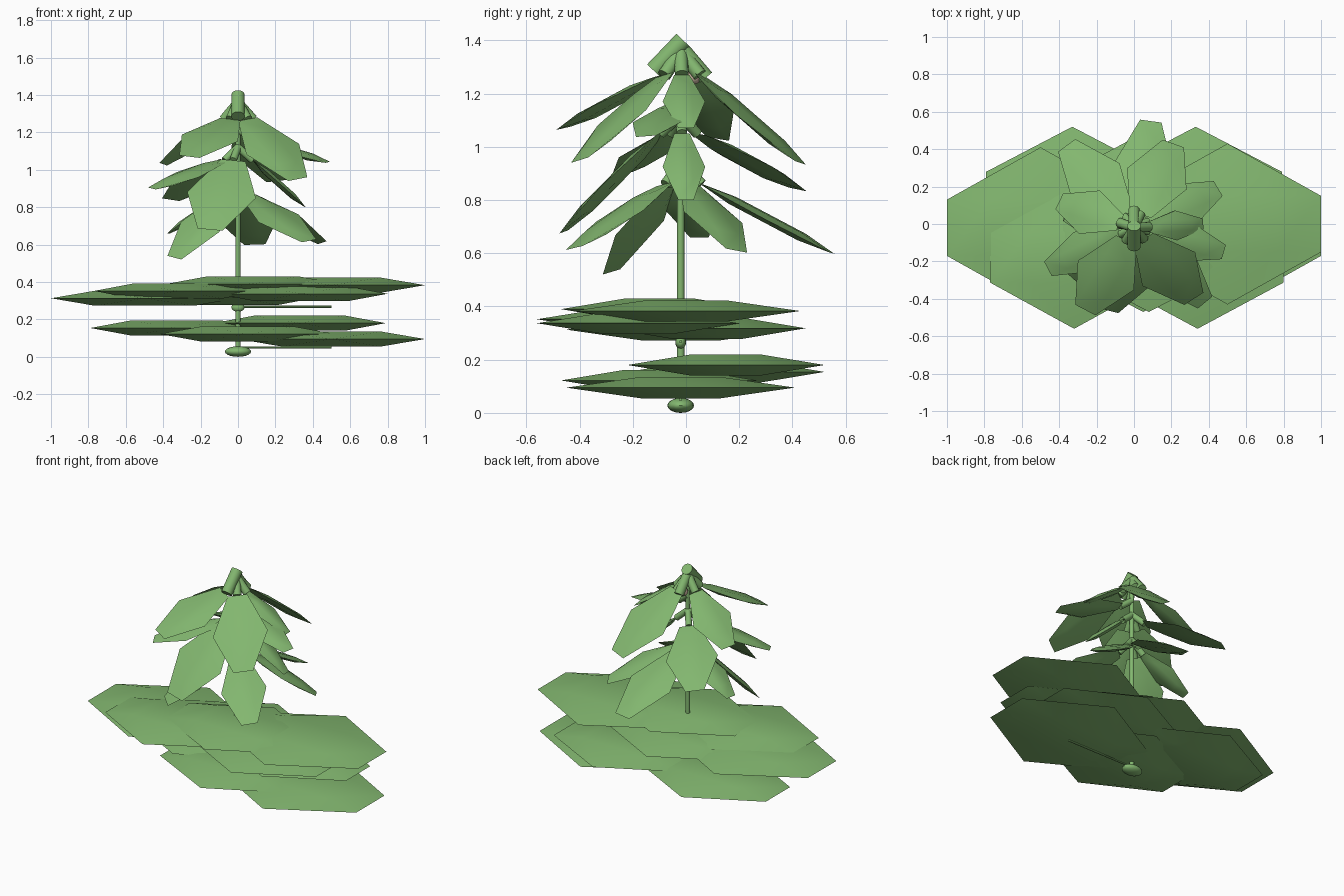
import bpy, bmesh, math
from mathutils import Vector, Matrix

if "Cube" in bpy.data.objects:
    bpy.data.objects.remove(bpy.data.objects["Cube"])


def material(name, rgb):
    m = bpy.data.materials.new(name)
    m.diffuse_color = (*rgb, 1)
    m.use_nodes = True
    m.node_tree.nodes["Principled BSDF"].inputs["Base Color"].default_value = m.diffuse_color
    return m


GREEN = material("leaf_green", (0.225, 0.472, 0.16))
TAN = material("bud_tan", (0.62, 0.48, 0.37))


def finish(name, bm, mat=GREEN):
    bmesh.ops.recalc_face_normals(bm, faces=bm.faces)
    me = bpy.data.meshes.new(name)
    bm.to_mesh(me)
    bm.free()
    me.materials.append(mat)
    ob = bpy.data.objects.new(name, me)
    bpy.context.collection.objects.link(ob)
    bpy.ops.object.select_all(action='DESELECT')
    ob.select_set(True)
    bpy.context.view_layer.objects.active = ob
    bpy.ops.object.shade_smooth_by_angle(angle=math.radians(40))
    return ob


def leaf(name, base, tip, half_w, half_t, end=0.36, tilt=1.0):
    """Six-sided blade with a sharp rim, domed above and below.
    A tilt below 1 rolls the blade towards the front or back."""
    base, tip = Vector(base), Vector(tip)
    axis = (tip - base) / 2
    side = Vector((0, 0, 1)).cross(Vector((axis.x * tilt, axis.y, 0)))
    up = axis.cross(side).normalized()
    side = up.cross(axis).normalized()
    mid = (base + tip) / 2
    rim = [(-1, -end, 0), (-1, end, 0), (0, 1, 0), (1, end, 0), (1, -end, 0), (0, -1, 0)]
    domes = [(sx * 0.53, sy * end, sz) for sx in (-1, 1) for sy in (-1, 1) for sz in (-1, 1)]
    bm = bmesh.new()
    for a, b, c in rim + domes:
        bm.verts.new(mid + axis * a + side * (b * half_w) + up * (c * half_t))
    bmesh.ops.convex_hull(bm, input=bm.verts[:])
    return finish(name, bm)


def tube(name, a, b, r, sides=16):
    a, b = Vector(a), Vector(b)
    d = b - a
    bm = bmesh.new()
    bmesh.ops.create_cone(bm, cap_ends=True, segments=sides, radius1=r, radius2=r, depth=d.length,
                          matrix=Matrix.Translation((a + b) / 2) @ d.to_track_quat('Z', 'Y').to_matrix().to_4x4())
    return finish(name, bm)


def ball(name, c, scale, mat=GREEN):
    bm = bmesh.new()
    bmesh.ops.create_uvsphere(bm, u_segments=16, v_segments=10, radius=1,
                              matrix=Matrix.Translation(c) @ Matrix.Diagonal((*scale, 1)))
    return finish(name, bm, mat)


Y = -0.02  # stem position

# Stem, foot and joint
tube("stem", (0, Y, 0.03), (0, Y, 1.36), 0.014)
ball("foot", (0, Y, 0.028), (0.07, 0.05, 0.028))
ball("stem_joint", (0, Y, 0.265), (0.035, 0.02, 0.025))
for z in (0.05, 0.268):
    tube("long_stalk", (0, Y, z), (0.5, Y, z), 0.006, 8)

# Broad level leaves: centre x, y, rim height, half length, half width
broad = [
    (-0.50, -0.02, 0.313, 0.50, 0.43),
    (0.50, 0.00, 0.383, 0.50, 0.43),
    (-0.32, -0.18, 0.352, 0.45, 0.38),
    (0.34, -0.18, 0.337, 0.46, 0.38),
    (-0.02, 0.08, 0.318, 0.45, 0.37),
    (0.08, -0.10, 0.390, 0.46, 0.37),
    (0.50, -0.02, 0.095, 0.50, 0.43),
    (0.33, 0.15, 0.180, 0.46, 0.37),
    (-0.33, 0.15, 0.154, 0.46, 0.37),
    (0.05, -0.10, 0.122, 0.47, 0.37),
]
for x, y, z, hl, hw in broad:
    s = 1 if x > 0 else -1
    leaf("broad_leaf", (x - s * hl, y, z), (x + s * hl, y, z), hw, 0.040, end=0.35)

# Drooping whorls: (stalk top, base height, leaves as tip x, y, z, half width)
whorls = [
    (1.36, 1.27, [(-0.26, -0.46, 1.07, 0.17), (0.32, -0.40, 0.95, 0.17), (0.37, 0.00, 1.07, 0.08),
                  (0.21, 0.43, 0.94, 0.17), (-0.40, 0.12, 1.03, 0.13)]),
    (1.22, 1.16, [(0.48, -0.15, 1.04, 0.11)]),
    (1.12, 1.05, [(-0.15, -0.46, 0.68, 0.19), (0.36, 0.00, 0.80, 0.08),
                  (-0.46, -0.24, 0.90, 0.12), (-0.36, 0.42, 0.84, 0.16)]),
    (0.94, 0.86, [(-0.34, -0.28, 0.53, 0.14), (0.38, -0.42, 0.62, 0.14), (0.45, 0.19, 0.61, 0.13),
                  (0.09, 0.55, 0.60, 0.16), (-0.37, 0.05, 0.66, 0.10)]),
]
for top, base_z, tips in whorls:
    for x, y, z, hw in tips:
        out = Vector((x, y - Y, 0)).normalized()
        base = Vector((0, Y, base_z)) + out * 0.08
        leaf("drooping_leaf", base, (x, y, z), hw, 0.016, tilt=0.45 if abs(y) > 0.1 else 1)
        tube("leaf_stalk", Vector((0, Y, top)), base, 0.026 if top > 1.3 else 0.02)

# Thick crown stalks and the small bud beneath them
tube("crown_stalk", (0, -0.01, 1.40), (0, -0.12, 1.285), 0.036)
tube("crown_stalk", (0, -0.01, 1.36), (0, 0.075, 1.26), 0.03)
ball("bud", (0, 0.03, 1.265), (0.03, 0.028, 0.03), TAN)
